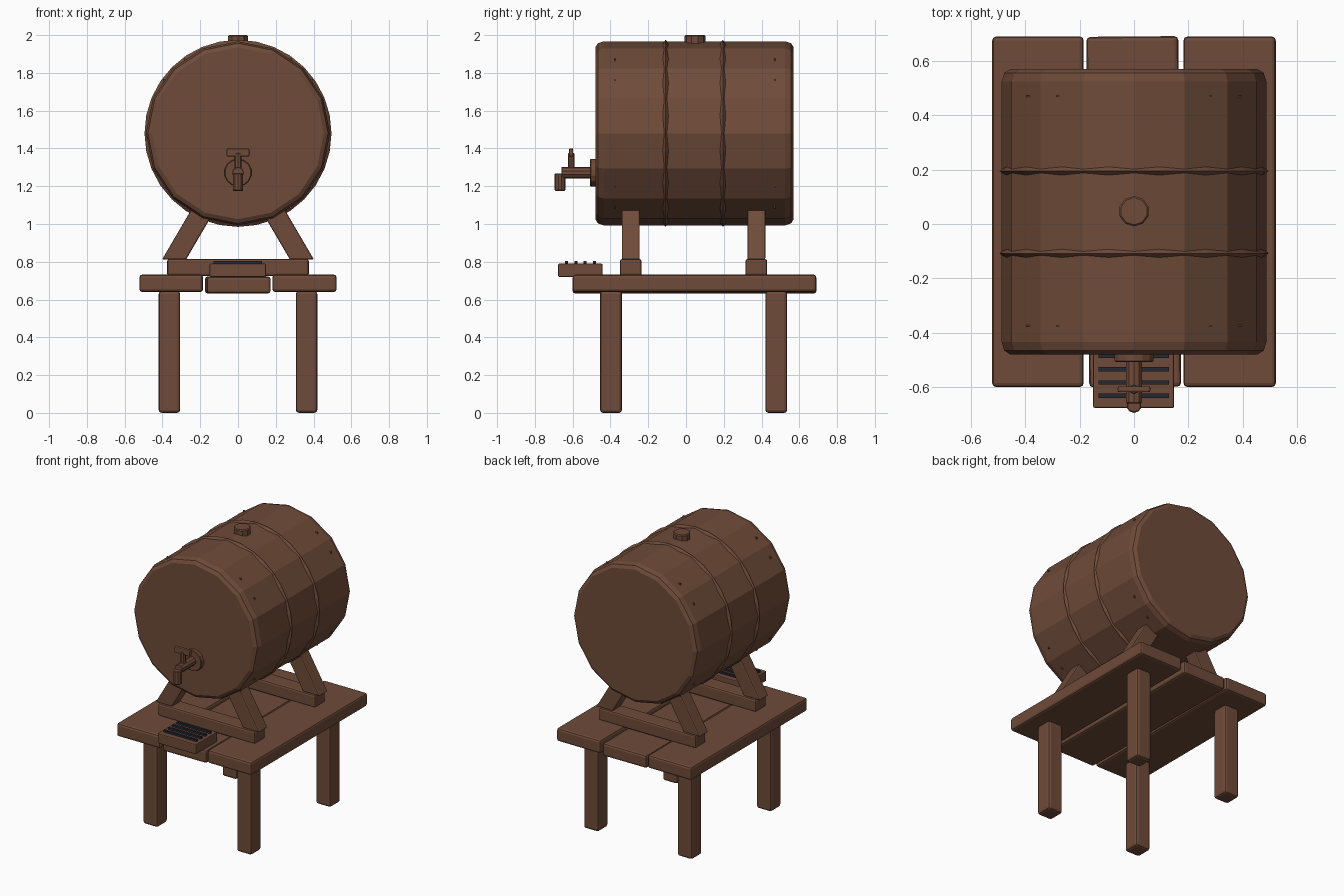
import bpy, bmesh, math
from mathutils import Vector

cube = bpy.data.objects.get("Cube")
if cube:
    bpy.data.objects.remove(cube, do_unlink=True)


def material(name, rgb):
    m = bpy.data.materials.new(name)
    m.use_nodes = True
    col = (*rgb, 1)
    m.diffuse_color = col
    node = next(n for n in m.node_tree.nodes if n.type == "BSDF_PRINCIPLED")
    node.inputs["Base Color"].default_value = col
    node.inputs["Roughness"].default_value = 0.8
    return m


WOOD = material("brown wood", (0.158, 0.07, 0.041))
DARK = material("dark slate", (0.018, 0.021, 0.032))


def finish(name, bm, mat=WOOD, bevel=0, centre=(0, 0, 0)):
    bmesh.ops.recalc_face_normals(bm, faces=bm.faces)
    me = bpy.data.meshes.new(name)
    bm.to_mesh(me)
    bm.free()
    me.materials.append(mat)
    ob = bpy.data.objects.new(name, me)
    ob.location = centre
    bpy.context.collection.objects.link(ob)
    if bevel:
        mod = ob.modifiers.new("soft edges", "BEVEL")
        mod.width = bevel
        mod.segments = 2
        mod.limit_method = "ANGLE"
    return ob


def box(name, lo, hi, bevel=0.012, mat=WOOD):
    """Box between two opposite corners."""
    lo, hi = Vector(lo), Vector(hi)
    bm = bmesh.new()
    bmesh.ops.create_cube(bm, size=1)
    bmesh.ops.scale(bm, vec=hi - lo, verts=bm.verts)
    return finish(name, bm, mat, bevel, (lo + hi) / 2)


def lathe(name, profile, sides, centre, axis):
    """Turn (radius, offset) points about the x, y or z axis."""
    place = {
        "x": lambda s, c, t: (t, s, c),
        "y": lambda s, c, t: (s, t, c),
        "z": lambda s, c, t: (s, c, t),
    }[axis]
    bm = bmesh.new()
    rings = []
    for r, t in profile:
        angles = [math.tau * i / sides for i in range(sides)]
        rings.append([bm.verts.new(place(r * math.sin(a), r * math.cos(a), t)) for a in angles])
    for a, b in zip(rings, rings[1:]):
        for i in range(sides):
            j = (i + 1) % sides
            bm.faces.new((a[i], a[j], b[j], b[i]))
    bm.faces.new(rings[0])
    bm.faces.new(rings[-1])
    return finish(name, bm, centre=centre)


def rod(name, r, start, end, sides, centre, axis, chamfer=0.004):
    profile = [(r - chamfer, start), (r, start + chamfer), (r, end - chamfer), (r - chamfer, end)]
    return lathe(name, profile, sides, centre, axis)


def prism(name, outline, y0, y1, bevel):
    """Extrude an x-z outline along y."""
    bm = bmesh.new()
    face = bm.faces.new([bm.verts.new((x, y0, z)) for x, z in outline])
    ext = bmesh.ops.extrude_face_region(bm, geom=[face])["geom"]
    verts = [g for g in ext if isinstance(g, bmesh.types.BMVert)]
    bmesh.ops.translate(bm, vec=(0, y1 - y0, 0), verts=verts)
    return finish(name, bm, bevel=bevel)


# Barrel with chamfered rims
AXIS_Z = 1.48
barrel_profile = [(0.455, -0.48), (0.477, -0.466), (0.487, -0.435),
                  (0.487, 0.525), (0.477, 0.556), (0.455, 0.57)]
lathe("barrel", barrel_profile, 16, (0, 0, AXIS_Z), "y")

# Rounder hoops, so they stand proud between the stave corners
for name, y in (("front_hoop", -0.108), ("back_hoop", 0.195)):
    lathe(name, [(0.47, -0.022), (0.495, 0), (0.47, 0.022)], 32, (0, y, AXIS_Z), "y")

# Small nail heads near both rims
for y in (-0.375, 0.47):
    for sx in (-1, 1):
        for sz in (-1, 1):
            for dx, dz in ((0.28, 0.39), (0.39, 0.28)):
                p = Vector((sx * dx, y, AXIS_Z + sz * dz))
                h = Vector((0.007, 0.003, 0.007))
                box("nail_head", p - h, p + h, 0)

# Bung on top
rod("bung", 0.056, 1.93, 2.0, 10, (0, 0.047, 0), "z", 0.006)

# Tap
TAP_Z = 1.272
rod("tap_flange", 0.073, -0.508, -0.47, 14, (0, 0, TAP_Z), "y")
rod("tap_pipe", 0.031, -0.66, -0.5, 10, (0, 0, TAP_Z), "y")
rod("tap_spout", 0.028, 1.175, 1.268, 10, (0, -0.667, 0), "z")
rod("tap_stem", 0.018, 1.28, 1.375, 8, (0, -0.608, 0), "z")
box("tap_handle", (-0.06, -0.619, 1.357), (0.06, -0.597, 1.4), 0.006)

# Cradle: cross bars and leaning struts
for name, y0, y1 in (("front", -0.35, -0.235), ("back", 0.315, 0.43)):
    box(name + "_cradle_bar", (-0.375, y0, 0.725), (0.375, y1, 0.815))
    for side, s in (("left", 1), ("right", -1)):
        outline = [(0.402, 0.812), (0.275, 0.812), (0.115, 1.085), (0.242, 1.085)]
        prism(f"{name}_{side}_strut", [(s * x, z) for x, z in outline],
              y0 + 0.01, y1 - 0.01, 0.008)

# Table top planks, the middle one slightly askew
box("left_plank", (0.182, -0.6, 0.64), (0.522, 0.69, 0.732), 0.015)
box("right_plank", (-0.522, -0.6, 0.64), (-0.185, 0.69, 0.732), 0.015)
middle = box("middle_plank", (-0.17, -0.6, 0.632), (0.168, 0.69, 0.722), 0.015)
middle.rotation_euler.z = 0.008

# Legs
for name, y in (("front", -0.397), ("back", 0.478)):
    for side, s in (("left", 1), ("right", -1)):
        x = s * 0.363
        box(f"{name}_{side}_leg", (x - 0.057, y - 0.058, 0), (x + 0.057, y + 0.058, 0.645), 0.016)

# Drip tray with dark slats
box("drip_tray", (-0.15, -0.677, 0.72), (0.148, -0.442, 0.79), 0.006)
for i in range(4):
    y = -0.632 + i * 0.049
    box("drip_slat", (-0.13, y - 0.008, 0.78), (0.128, y + 0.008, 0.803), 0, DARK)
